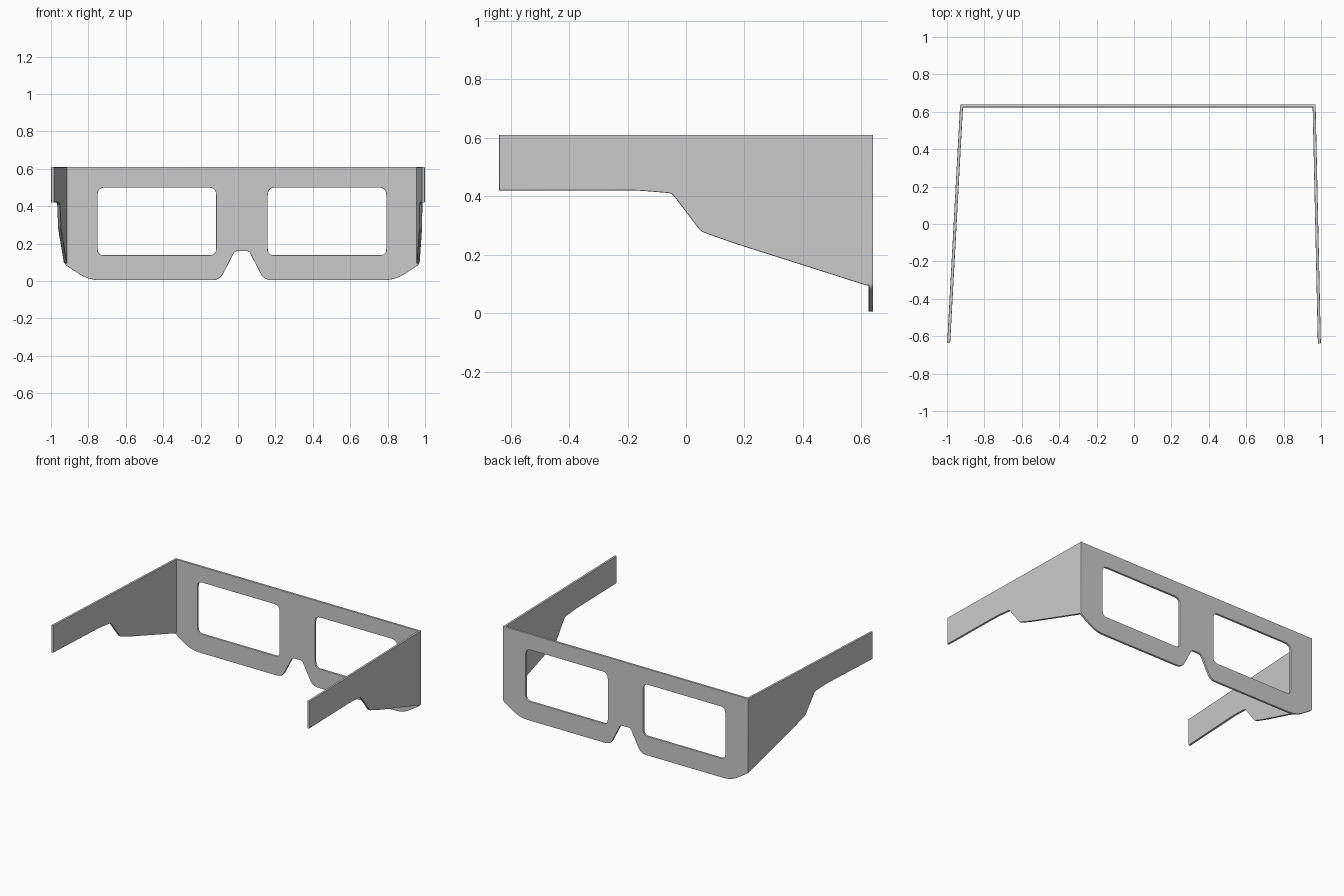
import bpy, math
from mathutils import Vector

if "Cube" in bpy.data.objects:
    bpy.data.objects.remove(bpy.data.objects["Cube"])

HALF = 0.008   # half thickness of the card
EDGE = 0.003   # softened edge


def rounded(points, segments=5):
    """Closed outline from (x, y, corner size) points with rounded corners."""
    out = []
    n = len(points)
    for i, (x, y, r) in enumerate(points):
        p = Vector((x, y))
        if r == 0:
            out.append(p)
            continue
        a = Vector(points[i - 1][:2]) - p
        b = Vector(points[(i + 1) % n][:2]) - p
        a = p + a.normalized() * min(r, a.length * 0.45)
        b = p + b.normalized() * min(r, b.length * 0.45)
        for k in range(segments + 1):
            t = k / segments
            out.append(a * (1 - t) ** 2 + p * 2 * t * (1 - t) + b * t * t)
    return out


def card(name, outlines, location, angle):
    """Upright sheet cut from flat outlines (later outlines become holes)."""
    curve = bpy.data.curves.new(name, 'CURVE')
    curve.dimensions = '2D'
    curve.fill_mode = 'BOTH'
    curve.extrude = HALF - EDGE
    curve.bevel_depth = EDGE
    curve.bevel_resolution = 1
    curve.offset = -EDGE
    for outline in outlines:
        pts = rounded(outline)
        spline = curve.splines.new('POLY')
        spline.points.add(len(pts) - 1)
        for sp, p in zip(spline.points, pts):
            sp.co = (p.x, p.y, 0, 1)
        spline.use_cyclic_u = True
    obj = bpy.data.objects.new(name, curve)
    bpy.context.collection.objects.link(obj)
    obj.location = location
    obj.rotation_euler = (math.pi / 2, 0, angle)
    bpy.ops.object.select_all(action='DESELECT')
    obj.select_set(True)
    bpy.context.view_layer.objects.active = obj
    bpy.ops.object.convert(target='MESH')
    bpy.ops.object.shade_smooth_by_angle(angle=math.radians(35))


# Front frame: right half of the outline, mirrored about its own centre
half = [(0.038, 0.16, 0.015), (0.118, 0.005, 0.04), (0.82, 0.005, 0.06),
        (0.95, 0.09, 0.015), (0.95, 0.61, 0)]
outline = half + [(-x, z, r) for x, z, r in reversed(half)]
window = [(0.138, 0.138, 0.035), (0.772, 0.138, 0.035),
          (0.772, 0.5, 0.04), (0.138, 0.5, 0.04)]
mirrored = [(-x, z, r) for x, z, r in reversed(window)]
frame_y = 0.632
card("front_frame", [[(x, max(z, 0), r) for x, z, r in outline], window, mirrored],
     (0.021, frame_y, 0), 0)

# Temple arms: profile measured backwards from the hinge
arm = [(0, 0.61, 0), (0, 0.095, 0.01), (0.015, 0.095, 0.01),
       (0.48, 0.243, 0.04), (0.582, 0.28, 0.015), (0.68, 0.41, 0.015),
       (0.80, 0.42, 0.03), (1.271, 0.42, 0), (1.271, 0.61, 0)]
for name, x_hinge, x_tip in (("left_arm", -0.922, -0.991),
                             ("right_arm", 0.963, 0.991)):
    angle = math.atan2(-1.271, x_tip - x_hinge)
    card(name, [arm], (x_hinge, frame_y, 0), angle)
